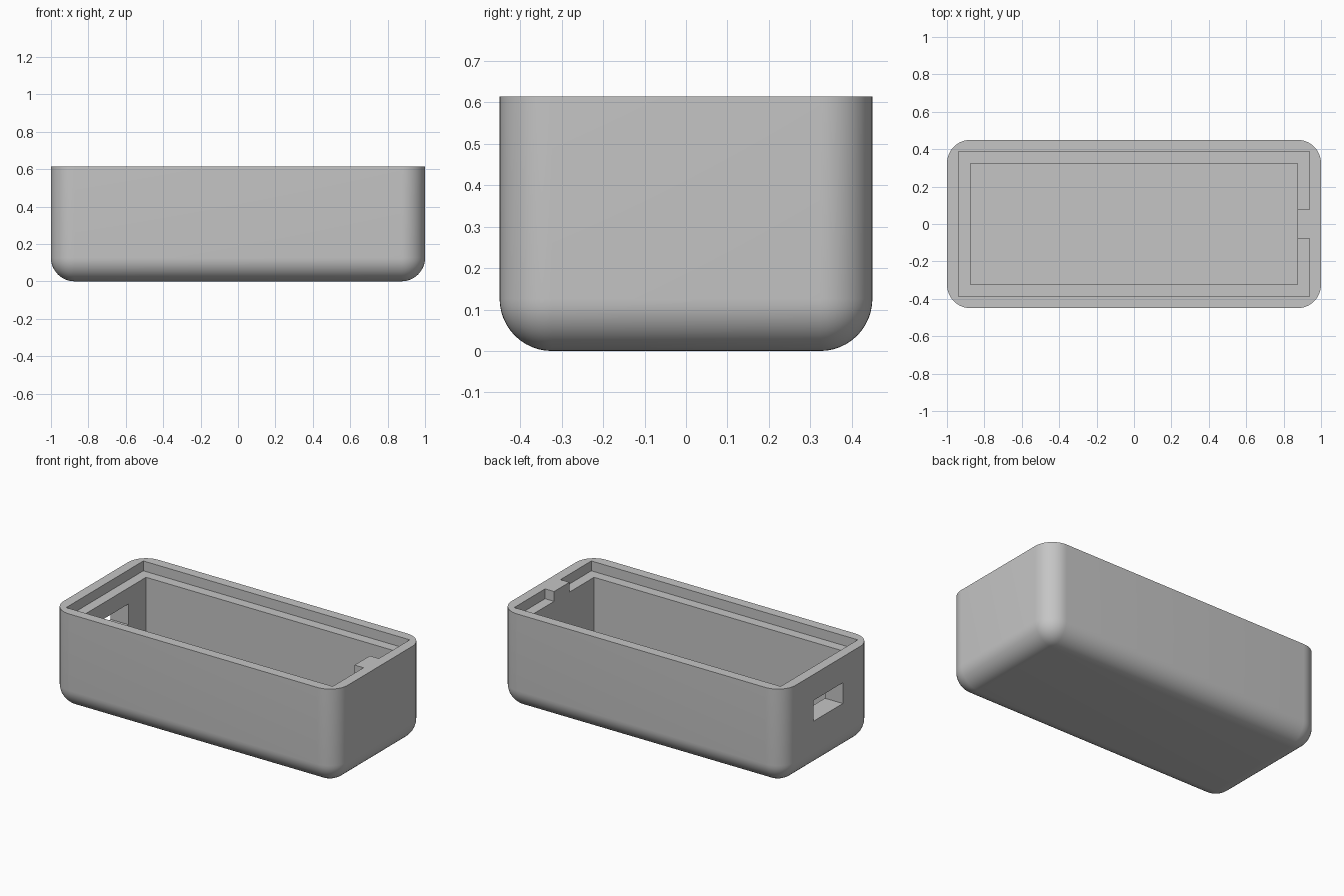
import bpy
import bmesh
import math

if "Cube" in bpy.data.objects:
    bpy.data.objects.remove(bpy.data.objects["Cube"], do_unlink=True)

# Main sizes: half length, half width, height, corner radius, lip step
HX, HY, H = 1.0, 0.45, 0.614
R = 0.126
STEP = 0.0625

grey = bpy.data.materials.new("plain grey")
grey.use_nodes = True
colour = (0.56, 0.56, 0.56, 1)
grey.diffuse_color = colour
grey.node_tree.nodes["Principled BSDF"].inputs["Base Color"].default_value = colour


def rectangle(x, y):
    return [(-x, -y), (x, -y), (x, y), (-x, y)]


def prism(name, outline, z0, z1, radius=0):
    """Extrude an outline upwards, optionally rounding the sides and base."""
    bm = bmesh.new()
    base = bm.faces.new([bm.verts.new((x, y, z0)) for x, y in outline])
    grown = bmesh.ops.extrude_face_region(bm, geom=[base], use_keep_orig=True)
    top = [v for v in grown["geom"] if isinstance(v, bmesh.types.BMVert)]
    bmesh.ops.translate(bm, verts=top, vec=(0, 0, z1 - z0))
    bmesh.ops.recalc_face_normals(bm, faces=bm.faces)
    if radius:
        edges = [e for e in bm.edges if min(v.co.z for v in e.verts) < z0 + 0.001]
        bmesh.ops.bevel(bm, geom=edges, offset=radius, offset_type='OFFSET',
                        segments=12, profile=0.5, affect='EDGES')
    mesh = bpy.data.meshes.new(name)
    bm.to_mesh(mesh)
    bm.free()
    mesh.materials.append(grey)
    obj = bpy.data.objects.new(name, mesh)
    bpy.context.collection.objects.link(obj)
    return obj


def cut(target, cutter):
    """Subtract a cutter from the target and discard it."""
    cutter.hide_render = True
    mod = target.modifiers.new(cutter.name, 'BOOLEAN')
    mod.operation = 'DIFFERENCE'
    mod.solver = 'EXACT'
    mod.object = cutter
    bpy.context.view_layer.objects.active = target
    bpy.ops.object.modifier_apply(modifier=mod.name)
    bpy.data.objects.remove(cutter, do_unlink=True)


# Rounded outer shell
case = prism("open_case", rectangle(HX, HY), 0, H, R)

# Inner cavity with sharp corners
cx, cy = HX - R, HY - R
cut(case, prism("cavity_cutter", rectangle(cx, cy), R, H + 0.1))

# Lid rebate, leaving a tab at the left end
rx, ry, tab = HX - STEP, HY - STEP, 0.077
rebate = [(-rx, -ry), (rx, -ry), (rx, -tab), (cx - 0.1, -tab),
          (cx - 0.1, tab), (rx, tab), (rx, ry), (-rx, ry)]
cut(case, prism("rebate_cutter", rebate, H - STEP, H + 0.1))

# Port opening through the right end wall
port = [(-1.1, -0.148), (-0.8, -0.148), (-0.8, 0.148), (-1.1, 0.148)]
cut(case, prism("port_cutter", port, 0.317, 0.449))

# Smooth fillets, crisp cut edges
bpy.ops.object.select_all(action='DESELECT')
case.select_set(True)
bpy.context.view_layer.objects.active = case
bpy.ops.object.shade_smooth_by_angle(angle=math.radians(30))
